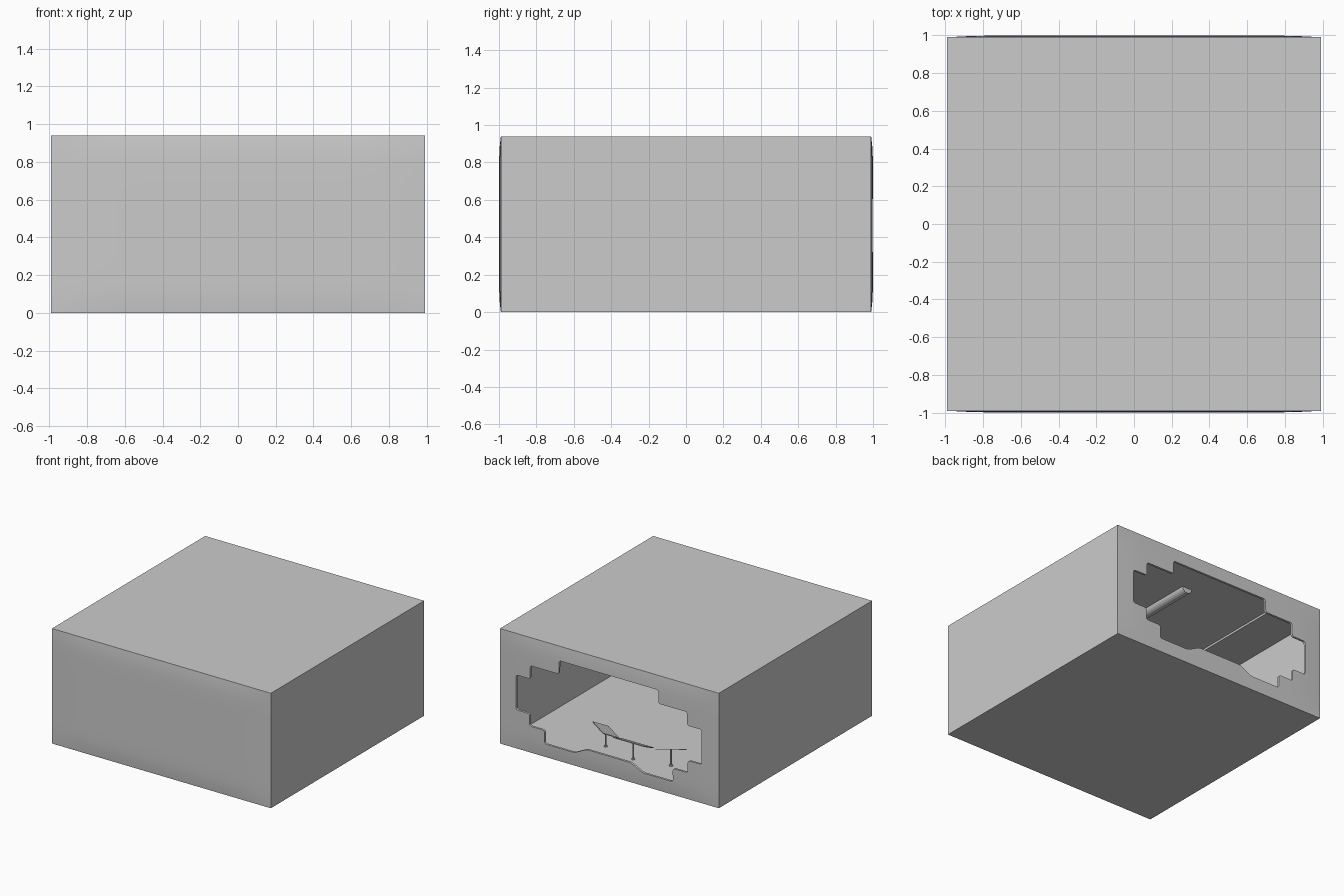
import bpy, bmesh, math
from mathutils import Matrix

if "Cube" in bpy.data.objects:
    bpy.data.objects.remove(bpy.data.objects["Cube"])

HX, HZ = 0.99, 0.94


def make_object(name, bm):
    bmesh.ops.recalc_face_normals(bm, faces=bm.faces[:])
    me = bpy.data.meshes.new(name)
    bm.to_mesh(me)
    bm.free()
    ob = bpy.data.objects.new(name, me)
    bpy.context.collection.objects.link(ob)
    return ob


def box(name, size, loc, rot=(0, 0, 0)):
    bm = bmesh.new()
    bmesh.ops.create_cube(bm, size=1, matrix=Matrix.Diagonal((*size, 1)))
    ob = make_object(name, bm)
    ob.location, ob.rotation_euler = loc, rot
    return ob


def cylinder(name, radius, depth, loc, sides=12):
    bm = bmesh.new()
    bmesh.ops.create_cone(bm, cap_ends=True, segments=sides, radius1=radius,
                          radius2=radius, depth=depth)
    ob = make_object(name, bm)
    ob.location = loc
    return ob


def prism(name, profile, y0, y1, round_corners=0):
    """Extrude an x-z profile along y."""
    bm = bmesh.new()
    f = bm.faces.new([bm.verts.new((x, y0, z)) for x, z in profile])
    ext = bmesh.ops.extrude_face_region(bm, geom=[f])
    for v in ext["geom"]:
        if isinstance(v, bmesh.types.BMVert):
            v.co.y = y1
    if round_corners:
        edges = [e for e in bm.edges
                 if abs(e.verts[0].co.y - e.verts[1].co.y) > 0.01]
        bmesh.ops.bevel(bm, geom=edges, offset=round_corners, segments=3,
                        affect='EDGES', profile=0.5)
    return make_object(name, bm)


# Hollow room whose front and back walls bulge very slightly
bm = bmesh.new()
bmesh.ops.create_cube(bm, size=2)
bmesh.ops.subdivide_edges(bm, edges=bm.edges[:], cuts=15, use_grid_fill=True)
for v in bm.verts:
    x, y, z = v.co
    bulge = (1 - abs(x) ** 8) * (1 - abs(z) ** 8)
    v.co = (x * HX, y * (0.99 + 0.01 * bulge), (z + 1) * HZ / 2)
room = make_object("room_shell", bm)
thick = room.modifiers.new("walls", 'SOLIDIFY')
thick.thickness, thick.offset = 0.018, -1
thick.use_even_offset = True

# Stepped, mirrored window opening in the back wall
half = [(0.20, 0.165), (0.31, 0.11), (0.58, 0.11), (0.58, 0.22),
        (0.715, 0.22), (0.715, 0.32), (0.84, 0.32), (0.84, 0.605),
        (0.71, 0.605), (0.71, 0.715), (0.45, 0.715), (0.45, 0.825)]
outline = half + [(-x, z) for x, z in reversed(half)]
cutter = prism("window_cutter", outline, 0.9, 1.1, 0.018)
cutter.hide_render = True
cut = room.modifiers.new("window", 'BOOLEAN')
cut.object, cut.operation, cut.solver = cutter, 'DIFFERENCE', 'EXACT'

bpy.context.view_layer.objects.active = room
room.select_set(True)
for m in ("walls", "window"):
    bpy.ops.object.modifier_apply(modifier=m)
bpy.data.objects.remove(cutter)
bpy.ops.object.shade_smooth_by_angle(angle=math.radians(30))

# Sloping ceiling panels along both side walls
for side, s in (("right", 1), ("left", -1)):
    prism(side + "_ceiling_panel",
          [(s * 0.68, 0.93), (s * 0.68, 0.905), (s * 0.98, 0.86),
           (s * 0.98, 0.93)], -0.975, 0.965)

# Half-round beam down the middle of the ceiling
arc = [(0.045 * math.cos(t), 0.925 - 0.045 * math.sin(t))
       for t in [math.pi * i / 10 for i in range(11)]]
prism("ceiling_beam", arc, -0.975, 0.62)

# Three tilted desk tops on thin posts, facing the room centre
for name, x, y, w, turn in (("right", 0.295, 0.615, 0.225, -34),
                            ("middle", 0.0, 0.68, 0.28, 0),
                            ("left", -0.295, 0.615, 0.225, 34)):
    box(name + "_desk_top", (w, 0.14, 0.006), (x, y, 0.153),
        (math.radians(25), 0, math.radians(turn)))
    cylinder(name + "_desk_post", 0.006, 0.14, (x, y, 0.082))
    cylinder(name + "_desk_foot", 0.014, 0.008, (x, y, 0.021))
